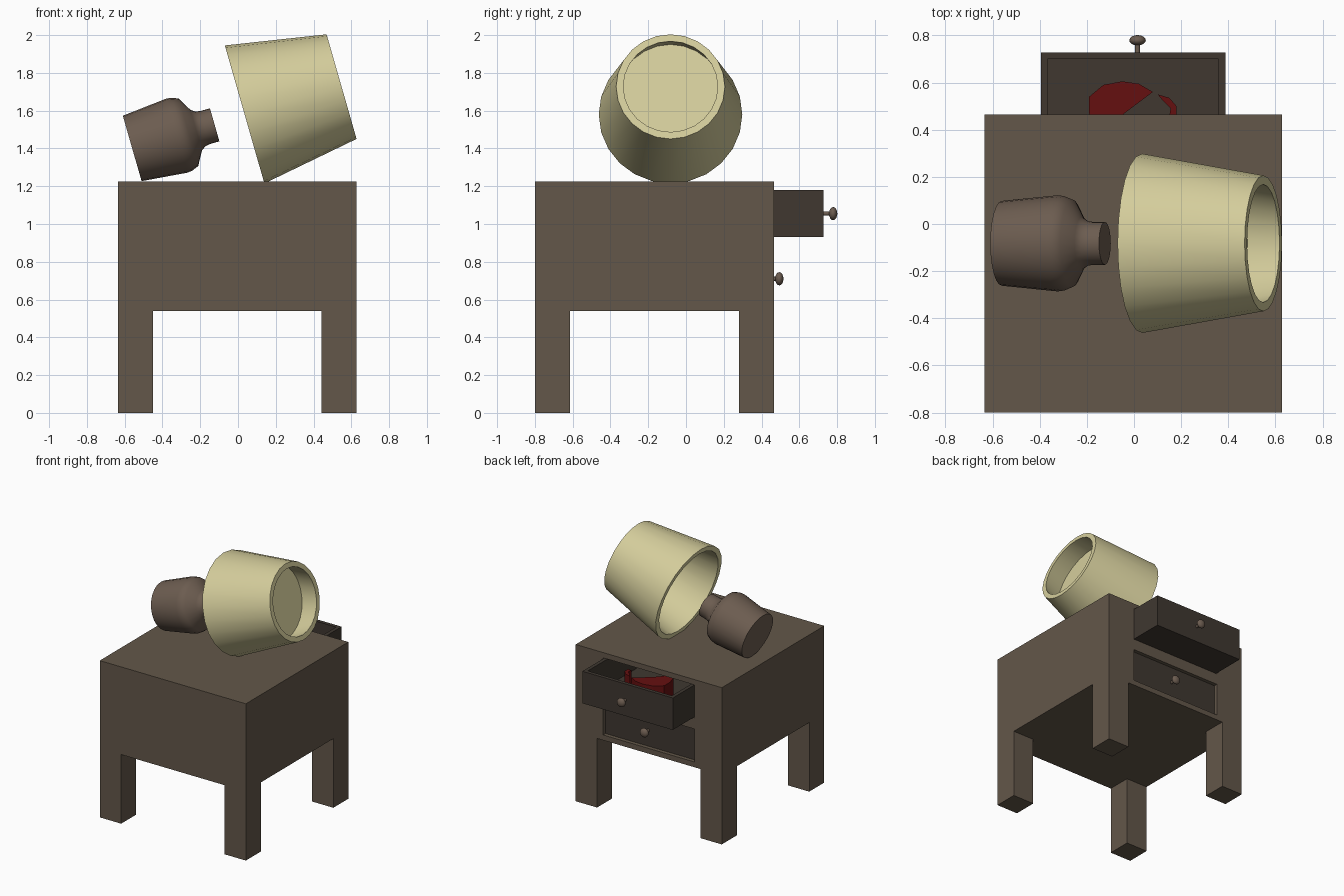
import bpy, bmesh, math
from mathutils import Matrix, Vector

old = bpy.data.objects.get("Cube")
if old:
    bpy.data.objects.remove(old, do_unlink=True)


def material(name, rgb):
    m = bpy.data.materials.new(name)
    m.use_nodes = True
    m.diffuse_color = (*rgb, 1)
    m.node_tree.nodes["Principled BSDF"].inputs["Base Color"].default_value = (*rgb, 1)
    return m


WOOD = material("brown wood", (0.125, 0.095, 0.067))
DARK = material("dark wood", (0.05, 0.039, 0.03))
BASE = material("lamp brown", (0.15, 0.108, 0.08))
CREAM = material("cream shade", (0.66, 0.61, 0.33))
RED = material("red cloth", (0.13, 0.005, 0.005))


def finish(name, bm, mat, smooth=False):
    bmesh.ops.recalc_face_normals(bm, faces=bm.faces)
    me = bpy.data.meshes.new(name)
    bm.to_mesh(me)
    bm.free()
    me.materials.append(mat)
    ob = bpy.data.objects.new(name, me)
    bpy.context.collection.objects.link(ob)
    if smooth:
        bpy.ops.object.select_all(action='DESELECT')
        ob.select_set(True)
        bpy.context.view_layer.objects.active = ob
        bpy.ops.object.shade_smooth_by_angle(angle=math.radians(40))
    return ob


def box_mesh(lo, hi):
    lo, hi = Vector(lo), Vector(hi)
    bm = bmesh.new()
    bmesh.ops.create_cube(bm, size=1, matrix=Matrix.Translation((lo + hi) / 2)
                          @ Matrix.Diagonal((*(hi - lo), 1)))
    return bm


def lathe(name, profile, matrix, mat, sides=24, closed=False):
    """Spin (radius, height) points about z; open ends are capped."""
    bm = bmesh.new()
    rings = [[bm.verts.new((r * math.cos(a), r * math.sin(a), h))
              for a in (2 * math.pi * i / sides for i in range(sides))]
             for r, h in profile]
    pairs = list(zip(rings, rings[1:]))
    if closed:
        pairs.append((rings[-1], rings[0]))
    else:
        bm.faces.new(rings[0])
        bm.faces.new(rings[-1])
    for a, b in pairs:
        for i in range(sides):
            j = (i + 1) % sides
            bm.faces.new((a[i], a[j], b[j], b[i]))
    bm.transform(matrix)
    return finish(name, bm, mat, True)


# Cabinet body with two drawer openings
X0, X1, Y0, Y1 = -0.635, 0.628, -0.8, 0.465
LEG, UNDER, TOP = 0.185, 0.54, 1.225
body = finish("cabinet_body", box_mesh((X0, Y0, UNDER), (X1, Y1, TOP)), WOOD)
DX0, DX1, DEEP, TALL = -0.395, 0.387, 1.0, 0.25
GAP = 0.004

drawers = {"upper": (0.93, 0.727), "lower": (0.585, 0.442)}
for label, (z, front) in drawers.items():
    cutter = finish(label + "_opening_cutter",
                    box_mesh((DX0 - GAP, -0.6, z - GAP), (DX1 + GAP, 0.6, z + TALL + GAP)), WOOD)
    cutter.hide_render = True
    cutter.hide_viewport = True
    cutter.display_type = 'WIRE'
    cut = body.modifiers.new(label + " opening", 'BOOLEAN')
    cut.operation, cut.solver, cut.object = 'DIFFERENCE', 'EXACT', cutter

    # Open-topped drawer tray
    bm = box_mesh((DX0, front - DEEP, z), (DX1, front, z + TALL))
    bm.normal_update()
    top = max(bm.faces, key=lambda f: f.calc_center_median().z)
    bmesh.ops.inset_region(bm, faces=[top], thickness=0.04)
    well = bmesh.ops.extrude_face_region(bm, geom=[top])["geom"]
    bmesh.ops.translate(bm, vec=(0, 0, -TALL + 0.04),
                        verts=[v for v in well if isinstance(v, bmesh.types.BMVert)])
    if top.is_valid:
        bmesh.ops.delete(bm, geom=[top], context='FACES_ONLY')
    finish(label + "_drawer", bm, DARK)

    # Round knob on a thin stem
    place = Matrix.Translation((0.015, front, z + TALL / 2)) @ Matrix.Rotation(-math.pi / 2, 4, 'X')
    head = [(max(0.035 * math.sin(t), 0.002), 0.052 - 0.022 * math.cos(t))
            for t in (math.pi * k / 8 for k in range(9))]
    lathe(label + "_knob", head, place, BASE, 16)
    lathe(label + "_knob_stem", [(0.011, -0.005), (0.011, 0.04)], place, BASE, 12)

# Four square legs
for side, x in (("right", X0), ("left", X1 - LEG)):
    for end, y in (("front", Y0), ("back", Y1 - LEG)):
        finish(f"{end}_{side}_leg", box_mesh((x, y, 0), (x + LEG, y + LEG, UNDER)), WOOD)

# Crumpled cloth in the upper drawer
big_fold = [(-0.17, 0.4), (-0.19, 0.47), (-0.19, 0.54), (-0.13, 0.59), (-0.05, 0.605),
            (0.02, 0.595), (0.08, 0.56), (-0.04, 0.47), (-0.1, 0.4)]
small_fold = [(0.1, 0.55), (0.15, 0.535), (0.18, 0.5), (0.18, 0.46), (0.15, 0.46),
              (0.155, 0.49), (0.125, 0.52)]
for name, outline in (("cloth_large_fold", big_fold), ("cloth_small_fold", small_fold)):
    bm = bmesh.new()
    face = bm.faces.new([bm.verts.new((x, y, 0.97)) for x, y in outline])
    up = bmesh.ops.extrude_face_region(bm, geom=[face])["geom"]
    bmesh.ops.translate(bm, vec=(0, 0, 0.18), verts=[v for v in up if isinstance(v, bmesh.types.BMVert)])
    finish(name, bm, RED)


# Toppled lamp: both parts share one tilted axis direction
def lying(x, z):
    return Matrix.Translation((x, -0.082, z)) @ Matrix.Rotation(math.radians(74), 4, 'Y')


lathe("lamp_base", [(0.18, 0), (0.204, 0.247), (0.2, 0.275), (0.186, 0.31), (0.112, 0.352),
                    (0.096, 0.375), (0.091, 0.4), (0.091, 0.454)], lying(-0.56, 1.4), BASE)

# Hollow shade with an inner disc near the narrow end
shade = lying(0.035, 1.58)
lathe("lamp_shade", [(0.38, 0), (0.288, 0.534), (0.25, 0.534), (0.34, 0)], shade, CREAM, closed=True)
lathe("shade_inner_disc", [(0.279, 0.375), (0.276, 0.385)], shade, CREAM)
